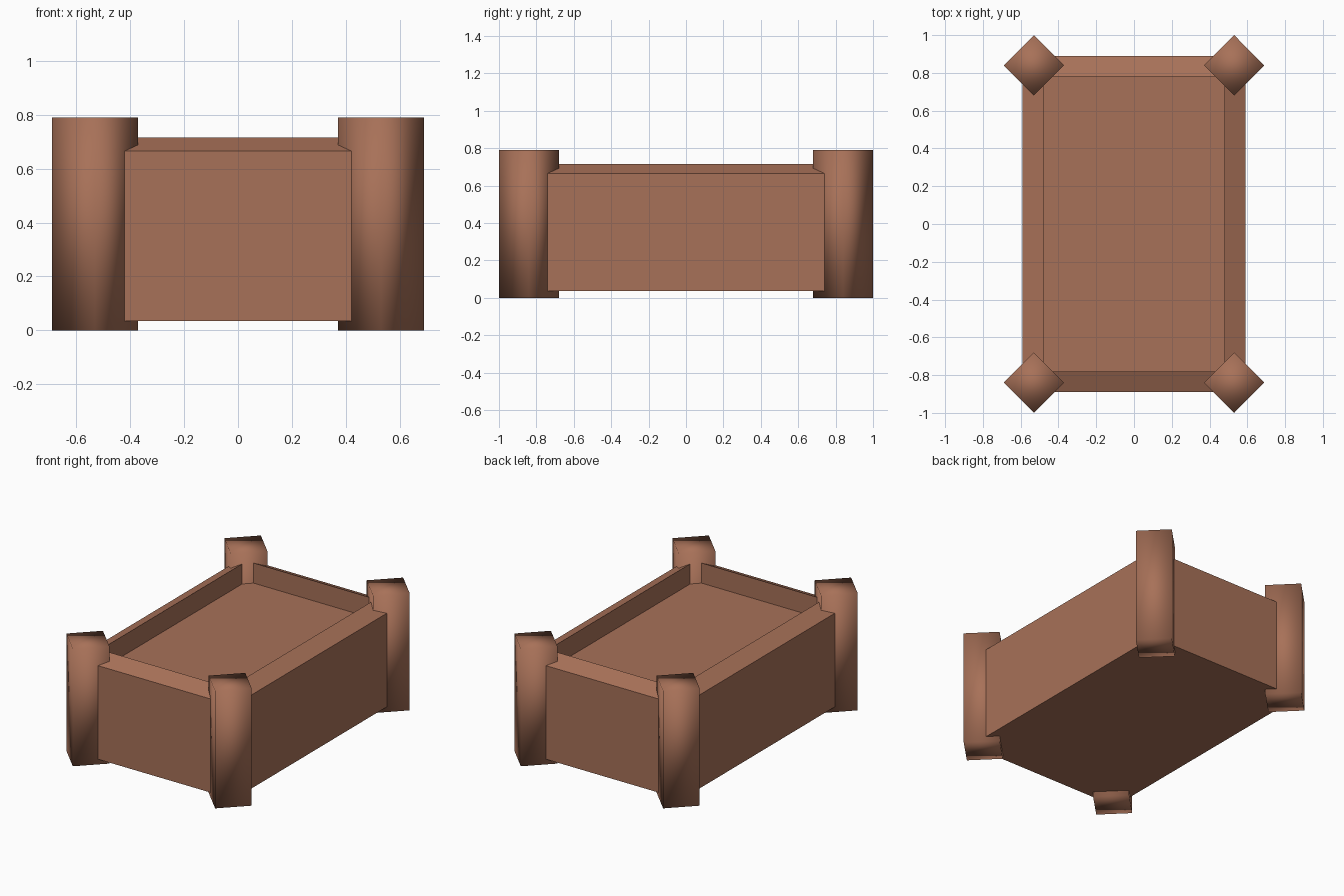
import bpy, bmesh, math

if "Cube" in bpy.data.objects:
    bpy.data.objects.remove(bpy.data.objects["Cube"])

wood = bpy.data.materials.new("terracotta_brown")
wood.diffuse_color = (0.39, 0.165, 0.098, 1)
wood.use_nodes = True
wood.node_tree.nodes["Principled BSDF"].inputs["Base Color"].default_value = wood.diffuse_color


def make_object(name, bm, smooth=False):
    bmesh.ops.recalc_face_normals(bm, faces=bm.faces)
    for f in bm.faces:
        f.smooth = smooth
    mesh = bpy.data.meshes.new(name)
    bm.to_mesh(mesh)
    bm.free()
    mesh.materials.append(wood)
    ob = bpy.data.objects.new(name, mesh)
    bpy.context.collection.objects.link(ob)
    return ob


# planter box: rectangular rings from the underside, over the sloped rim, to the inner floor
rings = [(0.59, 0.89, 0.035), (0.59, 0.89, 0.665),
         (0.48, 0.78, 0.715), (0.48, 0.78, 0.58)]
bm = bmesh.new()
loops = [[bm.verts.new((sx * x, sy * y, z))
          for sx, sy in ((-1, -1), (1, -1), (1, 1), (-1, 1))]
         for x, y, z in rings]
for a, b in zip(loops, loops[1:]):
    for i in range(4):
        j = (i + 1) % 4
        bm.faces.new((a[i], a[j], b[j], b[i]))
bm.faces.new(loops[0][::-1])
bm.faces.new(loops[-1])
make_object("planter_box", bm)

# corner posts: four-sided, turned as diamonds, softly shaded
for side, sx in (("left", -1), ("right", 1)):
    for end, sy in (("front", -1), ("back", 1)):
        bm = bmesh.new()
        bmesh.ops.create_cone(bm, cap_ends=True, segments=4,
                              radius1=0.16, radius2=0.16, depth=0.79)
        # align the corners with the x and y axes
        v = bm.verts[:][0].co
        turn = -math.atan2(v.y, v.x)
        c, s = math.cos(turn), math.sin(turn)
        for v in bm.verts:
            x, y = v.co.x, v.co.y
            v.co.x, v.co.y = c * x - s * y, s * x + c * y
        post = make_object(f"{end}_{side}_post", bm, smooth=True)
        post.location = (sx * 0.53, sy * 0.84, 0.395)
